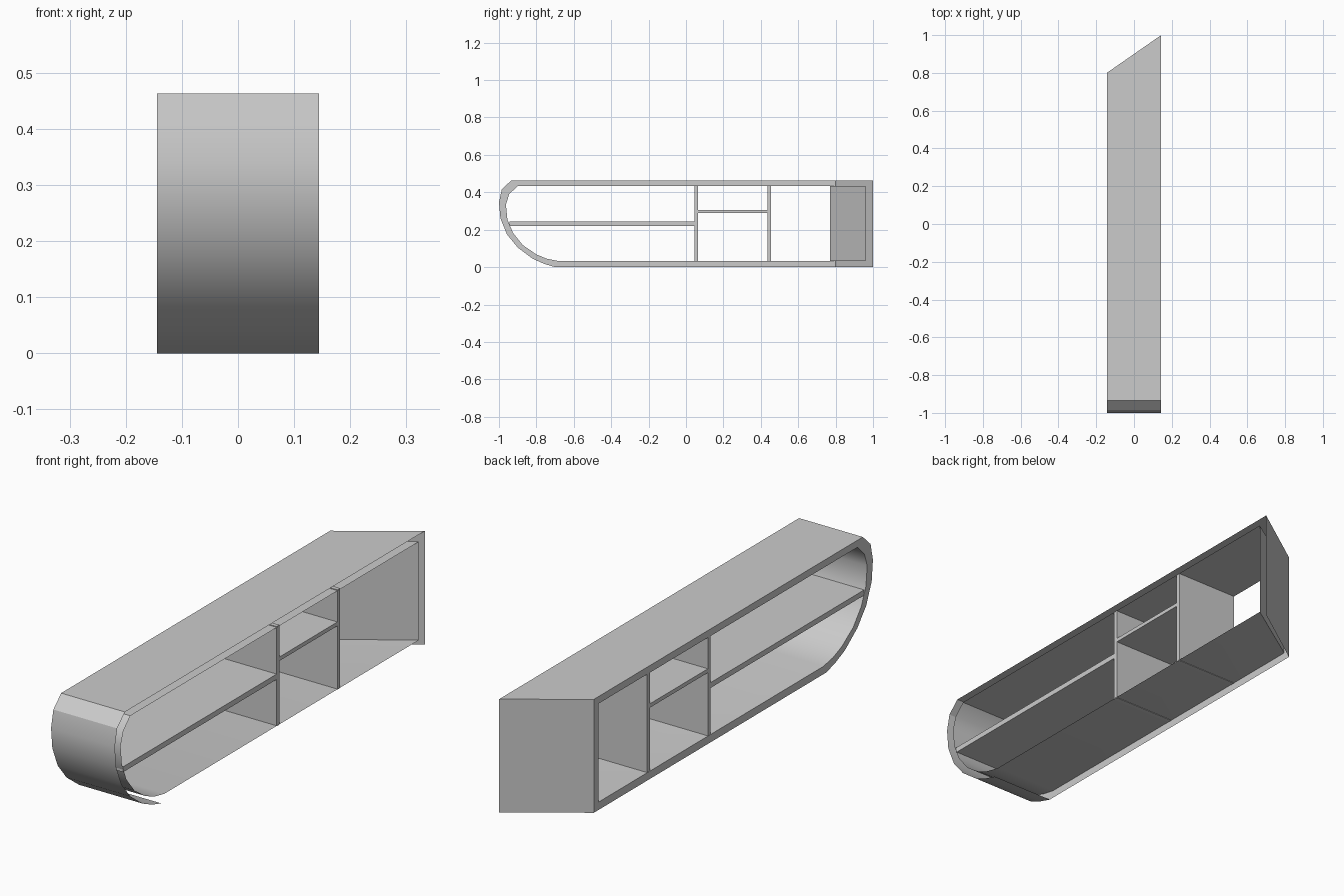
import bpy, bmesh

if "Cube" in bpy.data.objects:
    bpy.data.objects.remove(bpy.data.objects["Cube"])

W = 0.144          # half depth of the unit
# (y, z) outlines of the rounded end, from top edge down to the floor edge
OUTER = [(-0.935, 0.463), (-0.985, 0.415), (-1.0, 0.345), (-0.992, 0.26),
         (-0.957, 0.175), (-0.90, 0.105), (-0.82, 0.045), (-0.76, 0.018), (-0.70, 0.0)]
INNER = [(-0.90, 0.434), (-0.945, 0.39), (-0.963, 0.335), (-0.955, 0.255),
         (-0.925, 0.183), (-0.873, 0.118), (-0.80, 0.068), (-0.745, 0.045), (-0.68, 0.032)]


def finish(bm, name):
    bmesh.ops.recalc_face_normals(bm, faces=bm.faces)
    me = bpy.data.meshes.new(name)
    bm.to_mesh(me)
    bm.free()
    ob = bpy.data.objects.new(name, me)
    bpy.context.collection.objects.link(ob)
    return ob


def ring(bm, curve, x, end_y):
    pts = curve + [(end_y, curve[-1][1]), (end_y, curve[0][1])]
    return [bm.verts.new((x, y, z)) for y, z in pts]


# Hollow casing: open on the wall side (+x) and underneath, slanted far end
bm = bmesh.new()
outer_l, outer_r = ring(bm, OUTER, -W, 0.80), ring(bm, OUTER, W, 1.0)
inner_l, inner_r = ring(bm, INNER, -W, 0.77), ring(bm, INNER, W, 0.96)
n = len(outer_l)
for i in range(n):
    j = (i + 1) % n
    if i != len(OUTER) - 1:                      # no underside panel
        bm.faces.new((outer_l[i], outer_l[j], outer_r[j], outer_r[i]))
    bm.faces.new((inner_l[i], inner_l[j], inner_r[j], inner_r[i]))
    bm.faces.new((outer_l[i], outer_l[j], inner_l[j], inner_l[i]))
casing = finish(bm, "casing")
bpy.context.view_layer.objects.active = casing
casing.select_set(True)
bpy.ops.object.shade_smooth_by_angle()


def board(name, y0, y1, z0, z1):
    bm = bmesh.new()
    bmesh.ops.create_cube(bm, size=1)
    for v in bm.verts:
        v.co = (v.co.x * 2 * (W - 0.001),
                y0 if v.co.y < 0 else y1,
                z0 if v.co.z < 0 else z1)
    return finish(bm, name)


# Upright dividers and the shelves between them
board("divider_middle", 0.045, 0.063, 0.030, 0.437)
board("divider_far", 0.437, 0.455, 0.030, 0.437)
board("long_shelf", -0.945, 0.045, 0.221, 0.243)
board("short_shelf", 0.063, 0.437, 0.290, 0.306)
